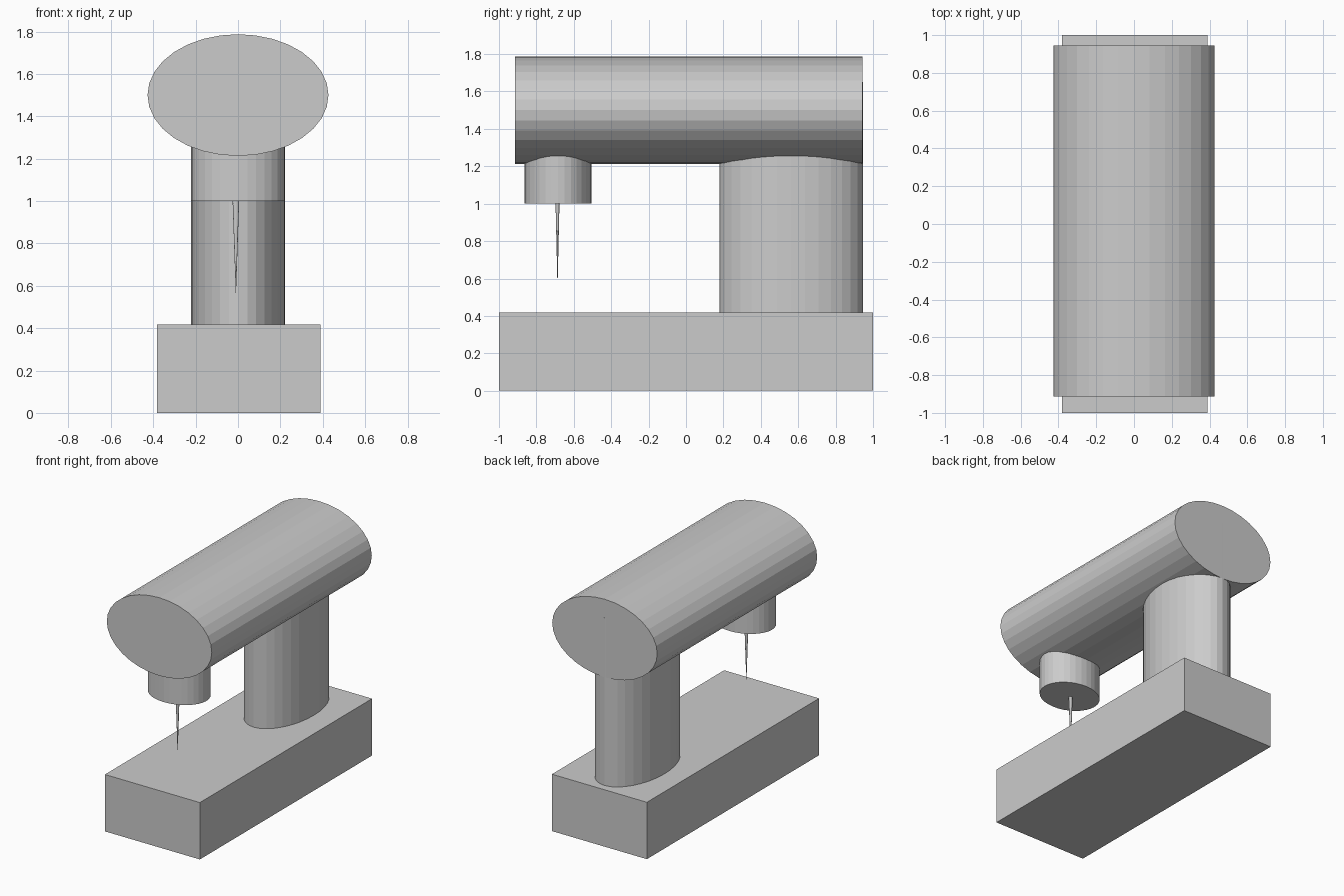
import bpy
from math import pi

if "Cube" in bpy.data.objects:
    bpy.data.objects.remove(bpy.data.objects["Cube"])


def finish(name, scale):
    obj = bpy.context.object
    obj.name = name
    obj.scale = scale
    bpy.ops.object.transform_apply(location=False, rotation=True, scale=True)
    return obj


def elliptic_post(name, x, y, z0, z1, rx, ry):
    bpy.ops.mesh.primitive_cylinder_add(
        vertices=32, radius=1, depth=z1 - z0, location=(x, y, (z0 + z1) / 2))
    return finish(name, (rx, ry, 1))


# Base slab
bpy.ops.mesh.primitive_cube_add(size=1, location=(0.004, 0, 0.209))
finish("base", (0.772, 2.0, 0.418))

# Rear column, reaching up inside the arm
elliptic_post("column", 0.001, 0.562, 0.41, 1.65, 0.222, 0.383)

# Horizontal arm of oval section
bpy.ops.mesh.primitive_cylinder_add(
    vertices=32, radius=1, depth=1.858, location=(0, 0.015, 1.5),
    rotation=(pi / 2, 0, 0))
finish("arm", (0.427, 0.287, 1))

# Needle holder under the front of the arm
elliptic_post("needle_holder", 0.001, -0.684, 1.0, 1.42, 0.222, 0.179)

# Tapered needle, pointing down
bpy.ops.mesh.primitive_cone_add(
    vertices=32, radius1=1, radius2=0, depth=0.47,
    location=(-0.01, -0.687, 0.783), rotation=(pi, 0, 0))
finish("needle", (0.016, 0.011, 1))
